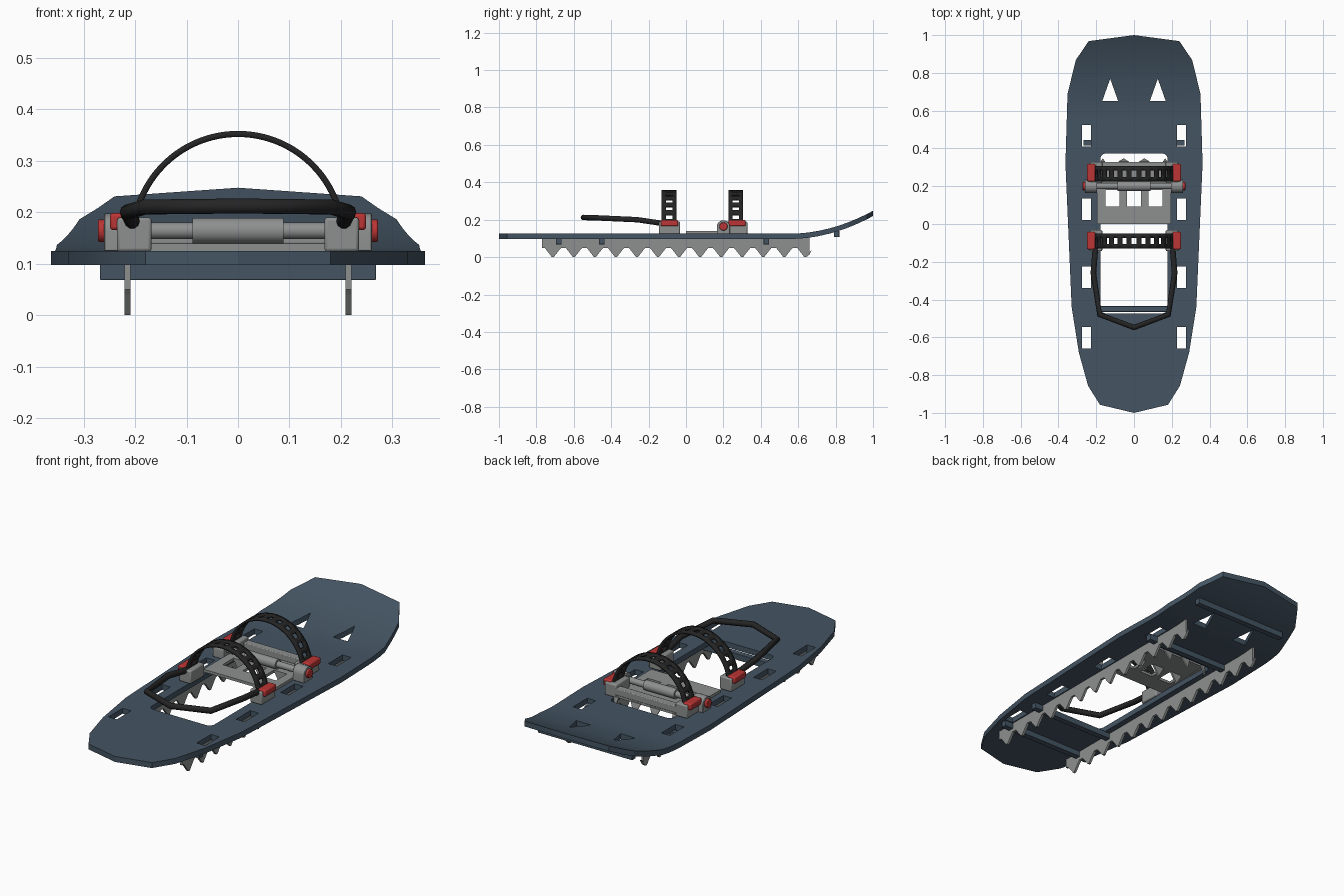
import bpy, bmesh, math
from mathutils import Vector, Matrix

if "Cube" in bpy.data.objects:
    bpy.data.objects.remove(bpy.data.objects["Cube"])


def material(name, rgb):
    m = bpy.data.materials.new(name)
    m.diffuse_color = (*rgb, 1)
    m.use_nodes = True
    m.node_tree.nodes["Principled BSDF"].inputs["Base Color"].default_value = m.diffuse_color
    return m


BLUE = material("slate blue", (0.058, 0.09, 0.125))
GREY = material("metal grey", (0.27, 0.28, 0.28))
RED = material("red", (0.50, 0.035, 0.035))
BLACK = material("rubber black", (0.018, 0.018, 0.018))


def finish(name, bm, mat, bevel=0, smooth=True):
    bmesh.ops.recalc_face_normals(bm, faces=bm.faces)
    me = bpy.data.meshes.new(name)
    bm.to_mesh(me)
    bm.free()
    me.materials.append(mat)
    ob = bpy.data.objects.new(name, me)
    bpy.context.collection.objects.link(ob)
    if bevel:
        b = ob.modifiers.new("bevel", 'BEVEL')
        b.width, b.segments = bevel, 2
    bpy.context.view_layer.objects.active = ob
    bpy.ops.object.select_all(action='DESELECT')
    ob.select_set(True)
    if smooth:
        bpy.ops.object.shade_smooth_by_angle(angle=math.radians(35))
    return ob


def add_box(bm, x0, x1, y0, y1, z0, z1):
    c = Vector(((x0 + x1) / 2, (y0 + y1) / 2, (z0 + z1) / 2))
    s = (abs(x1 - x0), abs(y1 - y0), abs(z1 - z0), 1)
    bmesh.ops.create_cube(bm, size=1, matrix=Matrix.Translation(c) @ Matrix.Diagonal(s))


def box(name, dims, mat, bevel=0):
    bm = bmesh.new()
    add_box(bm, *dims)
    return finish(name, bm, mat, bevel)


def add_prism(bm, pts, step):
    """Extrude a closed 3D polygon along a vector."""
    f = bm.faces.new([bm.verts.new(p) for p in pts])
    r = bmesh.ops.extrude_face_region(bm, geom=[f])
    bmesh.ops.translate(bm, vec=step, verts=[v for v in r['geom'] if isinstance(v, bmesh.types.BMVert)])


def rod(name, x0, x1, y, z, r, mat, bevel=0):
    bm = bmesh.new()
    bmesh.ops.create_cone(bm, cap_ends=True, segments=24, radius1=r, radius2=r, depth=abs(x1 - x0),
                          matrix=Matrix.Translation(((x0 + x1) / 2, y, z)) @ Matrix.Rotation(math.pi / 2, 4, 'Y'))
    return finish(name, bm, mat, bevel)


def cut(ob, bm):
    """Cut all closed shapes of bm out of ob."""
    cutter = finish("cutter", bm, BLUE, smooth=False)
    cutter.hide_render = True
    m = ob.modifiers.new("cut", 'BOOLEAN')
    m.operation, m.object, m.solver = 'DIFFERENCE', cutter, 'EXACT'
    bpy.context.view_layer.objects.active = ob
    bpy.ops.object.modifier_apply(modifier="cut")
    bpy.data.objects.remove(cutter)


# Deck: outline plate, cut openings, then sweep the nose upward
half = [(0.24, 0.968), (0.308, 0.868), (0.352, 0.688), (0.363, 0.32), (0.33, -0.44),
        (0.292, -0.68), (0.243, -0.857), (0.18, -0.957)]
outline = [(0, 1)] + half + [(0, -1)] + [(-x, y) for x, y in reversed(half)]
Z0, Z1 = 0.097, 0.125
bm = bmesh.new()
add_prism(bm, [(x, y, Z0) for x, y in outline], (0, 0, Z1 - Z0))
for y in (0.55, 0.6, 0.65, 0.71, 0.77, 0.82, 0.868, 0.92, 0.968):
    bmesh.ops.bisect_plane(bm, geom=bm.verts[:] + bm.edges[:] + bm.faces[:],
                           plane_co=(0, y, 0), plane_no=(0, 1, 0))
deck = finish("deck", bm, BLUE, smooth=False)
bm = bmesh.new()
for s in (-1, 1):
    for yc in (0.467, 0.078, -0.282, -0.602):
        add_box(bm, s * 0.227, s * 0.275, yc - 0.058, yc + 0.058, 0, 0.3)
    add_prism(bm, [(s * 0.168, 0.651, 0), (s * 0.084, 0.651, 0), (s * 0.126, 0.769, 0)], (0, 0, 0.3))
# foot opening with rounded corners
corners = []
for cx, cy, a0 in ((0.15, 0.345, 0), (-0.15, 0.345, 90), (-0.15, -0.445, 180), (0.15, -0.445, 270)):
    for k in range(5):
        a = math.radians(a0 + k * 22.5)
        corners.append((cx + 0.028 * math.cos(a), cy + 0.028 * math.sin(a), 0))
add_prism(bm, corners, (0, 0, 0.3))
cut(deck, bm)


def rise(y):
    return 0.605 * max(0, y - 0.55) ** 2


for v in deck.data.vertices:
    v.co.z += rise(v.co.y)
bpy.context.view_layer.objects.active = deck
deck.select_set(True)
bpy.ops.object.shade_smooth_by_angle(angle=math.radians(20))

# Ribs across the underside
for i, y in enumerate((0.805, 0.43, -0.45, -0.68)):
    z = rise(y)
    box(f"cross_rib_{i}", (-0.268, 0.268, y - 0.015, y + 0.015, 0.068 + z, 0.1 + z), BLUE, 0.002)

# Toothed traction rails
pitch, first = 0.1125, -0.712
prof = [(-0.77, 0.105), (-0.77, 0.05)]
for i in range(13):
    c = first + i * pitch
    prof += [(c - 0.045, 0.05), (c - 0.036, 0.04), (c - 0.005, 0), (c + 0.005, 0), (c + 0.036, 0.04), (c + 0.045, 0.05)]
prof += [(0.66, 0.013), (0.66, 0.105)]
prof[-3] = (prof[-3][0] - 0.02, 0.03)
for s, n in ((-1, "left"), (1, "right")):
    bm = bmesh.new()
    add_prism(bm, [(s * 0.215 - 0.006, y, z) for y, z in prof], (0.012, 0, 0))
    finish(f"traction_rail_{n}", bm, GREY, smooth=False)

# Binding plate with three windows
plate = box("binding_plate", (-0.197, 0.197, 0, 0.325, 0.125, 0.139), GREY)
bm = bmesh.new()
for x in (-0.115, 0, 0.115):
    add_box(bm, x - 0.037, x + 0.037, 0.092, 0.18, 0, 0.3)
cut(plate, bm)
# Toe claws and folded window claws below the plate
bm = bmesh.new()
for x in (-0.165, -0.055, 0.055, 0.165):
    w = 0.028 if abs(x) < 0.1 else 0.012
    add_prism(bm, [(x - w, 0.322, 0.13), (x + w, 0.322, 0.13), (x, 0.34, 0.07)], (0, 0.008, 0))
for x in (-0.115, 0, 0.115):
    add_prism(bm, [(x - 0.035, 0.18, 0.13), (x + 0.035, 0.18, 0.13), (x, 0.18, 0.07)], (0, 0.01, 0))
finish("toe_claws", bm, GREY, smooth=False)

# Toe bar and pivot axle
box("toe_bar", (-0.2, 0.2, 0.29, 0.328, 0.137, 0.172), GREY, 0.004)
rod("pivot_axle", -0.24, 0.24, 0.2, 0.164, 0.016, GREY)
rod("pivot_sleeve", -0.088, 0.088, 0.2, 0.164, 0.025, GREY)

for s, n in ((-1, "left"), (1, "right")):
    # Pivot lugs with end knobs
    bm = bmesh.new()
    lug = [(0.165, 0.125), (0.235, 0.125)]
    lug += [(0.2 + 0.035 * math.cos(math.radians(a)), 0.162 + 0.035 * math.sin(math.radians(a)))
            for a in range(0, 181, 15)]
    add_prism(bm, [(s * 0.195, y, z) for y, z in lug], (s * 0.065, 0, 0))
    finish(f"pivot_lug_{n}", bm, GREY, 0.002)
    rod(f"pivot_knob_{n}", s * 0.255, s * 0.272, 0.2, 0.164, 0.022, RED, 0.003)
    # Strap anchors and buckles
    for yc, part in ((0.272, "toe"), (-0.088, "heel")):
        box(f"{part}_anchor_{n}", (s * 0.168, s * 0.235, yc - 0.056, yc + 0.056, 0.123, 0.19), GREY, 0.006)
        box(f"{part}_buckle_{n}", (s * 0.205, s * 0.249, yc - 0.046, yc + 0.046, 0.165, 0.198), RED, 0.006)

# Perforated arched straps
R, CZ, HOLES, SUB = 0.204, 0.148, 11, 2
A0, A1 = math.radians(8), math.radians(172)
for yc, part in ((0.266, "toe"), (-0.09, "heel")):
    bm = bmesh.new()
    count = (2 * HOLES + 1) * SUB
    rows = [yc - 0.04, yc - 0.017, yc + 0.017, yc + 0.04]
    grid = []
    for i in range(count + 1):
        a = A0 + (A1 - A0) * i / count
        grid.append([bm.verts.new((R * math.cos(a), y, CZ + R * math.sin(a))) for y in rows])
    for i in range(count):
        for j in range(3):
            if j == 1 and (i // SUB) % 2 == 1:
                continue
            bm.faces.new((grid[i][j], grid[i + 1][j], grid[i + 1][j + 1], grid[i][j + 1]))
    strap = finish(f"{part}_strap", bm, BLACK)
    sol = strap.modifiers.new("thickness", 'SOLIDIFY')
    sol.thickness, sol.offset = 0.012, 0

# Heel lift bail, a bent tube
side = [(0.203, -0.1, 0.178), (0.206, -0.145, 0.183), (0.215, -0.26, 0.2), (0.182, -0.48, 0.21)]
path = side + [(0, -0.548, 0.212)] + [(-x, y, z) for x, y, z in reversed(side)]
cu = bpy.data.curves.new("heel_bail", 'CURVE')
cu.dimensions = '3D'
cu.bevel_depth, cu.bevel_resolution, cu.use_fill_caps = 0.015, 3, True
sp = cu.splines.new('POLY')
sp.points.add(len(path) - 1)
for p, co in zip(sp.points, path):
    p.co = (*co, 1)
cu.materials.append(BLACK)
bpy.context.collection.objects.link(bpy.data.objects.new("heel_bail", cu))
